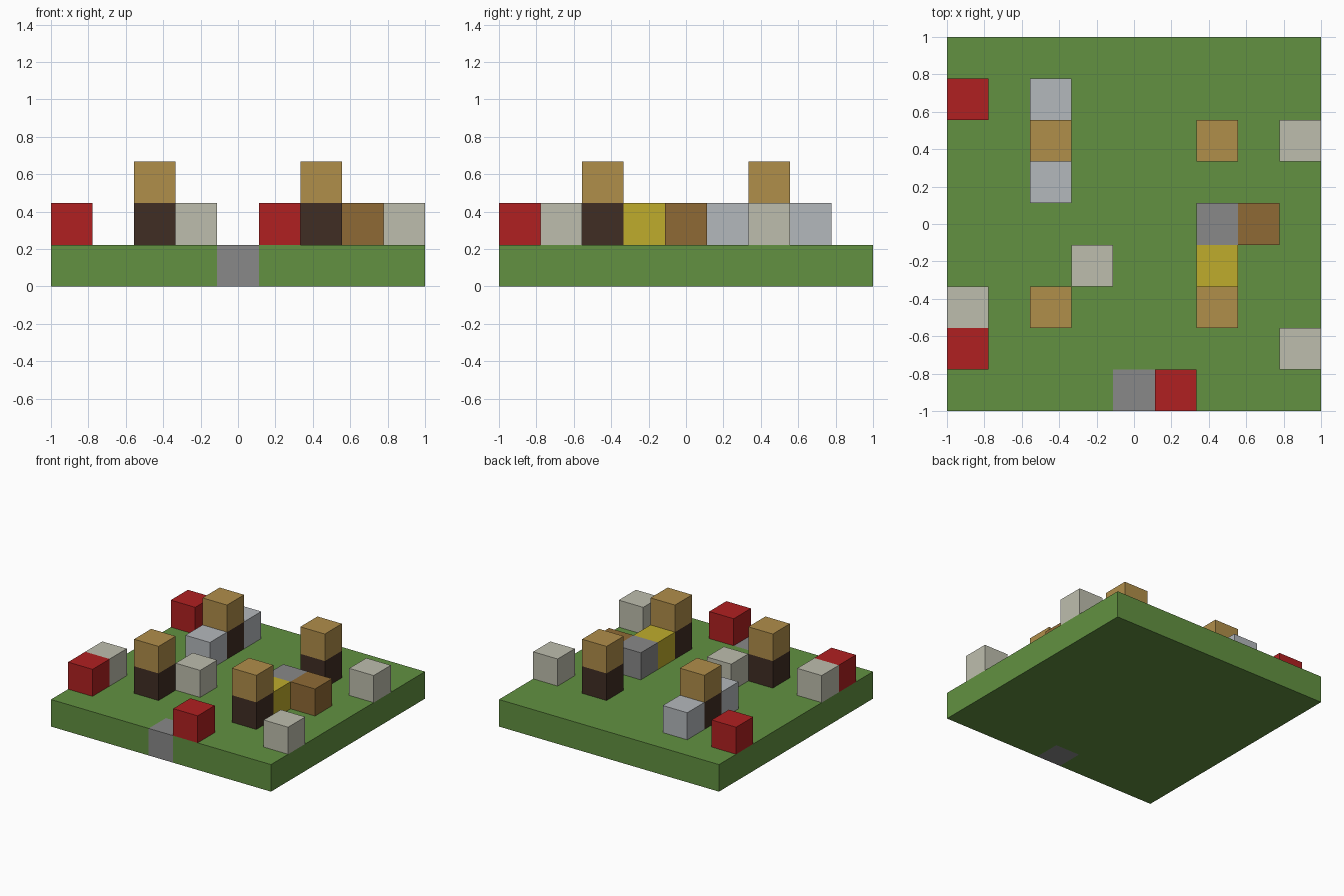
import bpy
import bmesh
from mathutils import Vector

if "Cube" in bpy.data.objects:
    bpy.data.objects.remove(bpy.data.objects["Cube"], do_unlink=True)

CELL = 2 / 9  # nine blocks along each side


def linear(c):
    c /= 255
    return c / 12.92 if c <= 0.04045 else ((c + 0.055) / 1.055) ** 2.4


def material(name, r, g, b):
    m = bpy.data.materials.new(name)
    color = (linear(r), linear(g), linear(b), 1)
    m.use_nodes = True
    m.diffuse_color = color
    m.node_tree.nodes["Principled BSDF"].inputs["Base Color"].default_value = color
    return m


GRASS = material("grass green", 98, 145, 65)
STONE = material("stone grey", 137, 137, 137)
RED = material("red", 176, 32, 33)
PALE = material("pale grey", 190, 190, 174)
SILVER = material("silver", 180, 184, 188)
TAN = material("tan", 176, 142, 74)
DARK = material("dark brown", 64, 45, 36)
BROWN = material("brown", 143, 106, 53)
YELLOW = material("yellow", 191, 172, 44)


def box(name, center, size, *mats):
    bm = bmesh.new()
    bmesh.ops.create_cube(bm, size=1)
    bmesh.ops.scale(bm, vec=size, verts=bm.verts)
    bmesh.ops.translate(bm, vec=center, verts=bm.verts)
    return finish(name, bm, mats)


def finish(name, bm, mats):
    mesh = bpy.data.meshes.new(name)
    bm.to_mesh(mesh)
    bm.free()
    for m in mats:
        mesh.materials.append(m)
    obj = bpy.data.objects.new(name, mesh)
    bpy.context.collection.objects.link(obj)
    return obj


def block(name, col, row, level, mat):
    center = Vector((col - 4, row - 4, level + 0.5)) * CELL
    return box(name, center, (CELL, CELL, CELL), mat)


# Ground slab, cut so that one front cell is stone
ground = box("ground", (0, 0, CELL / 2), (2, 2, CELL), GRASS, STONE)
bm = bmesh.new()
bm.from_mesh(ground.data)
for co, no in (((-CELL / 2, 0, 0), (1, 0, 0)),
               ((CELL / 2, 0, 0), (1, 0, 0)),
               ((0, CELL - 1, 0), (0, 1, 0))):
    bmesh.ops.bisect_plane(bm, geom=bm.verts[:] + bm.edges[:] + bm.faces[:],
                           plane_co=co, plane_no=no)
for f in bm.faces:
    c = f.calc_center_median()
    f.material_index = int(abs(c.x) < CELL / 2 and c.y < CELL - 1)
bm.to_mesh(ground.data)
bm.free()

# Single blocks standing on the ground
singles = {
    "red_block": (RED, [(0, 7), (0, 1), (5, 0)]),
    "pale_block": (PALE, [(8, 6), (3, 3), (0, 2), (8, 1)]),
    "silver_block": (SILVER, [(2, 7), (2, 5)]),
    "stone_block": (STONE, [(6, 4)]),
    "brown_block": (BROWN, [(7, 4)]),
    "yellow_block": (YELLOW, [(6, 3)]),
}
for name, (mat, cells) in singles.items():
    for col, row in cells:
        block(name, col, row, 1, mat)

# Four pillars: dark base with a tan top
for col in (2, 6):
    for row in (2, 6):
        block("pillar_base", col, row, 1, DARK)
        block("pillar_top", col, row, 2, TAN)
